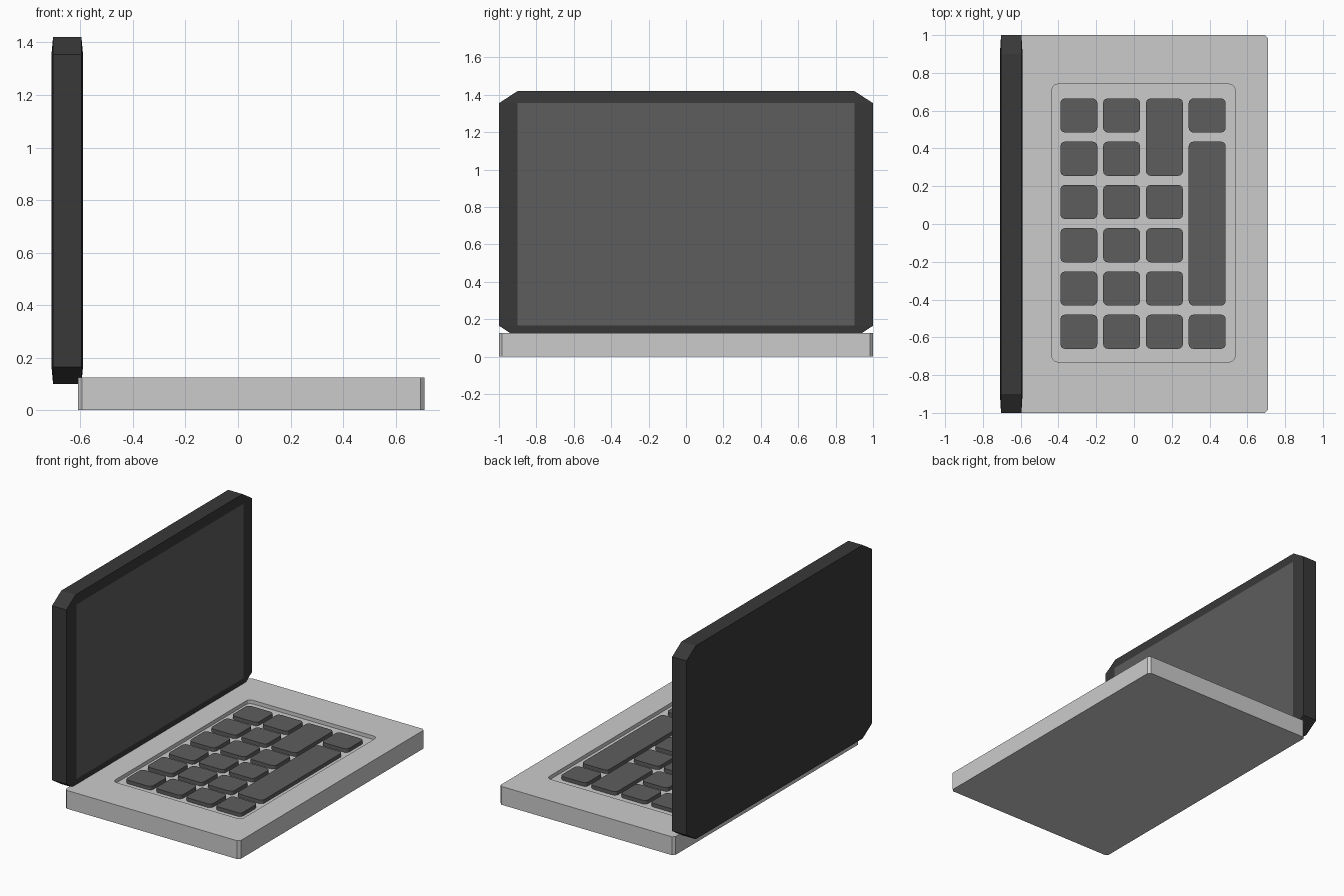
import bpy, bmesh
from math import cos, sin, pi

if "Cube" in bpy.data.objects:
    bpy.data.objects.remove(bpy.data.objects["Cube"])


def material(name, v):
    m = bpy.data.materials.new(name)
    m.diffuse_color = (v, v, v, 1)
    m.use_nodes = True
    m.node_tree.nodes["Principled BSDF"].inputs["Base Color"].default_value = m.diffuse_color
    return m


dark = material("dark_shell", 0.04)
mid = material("mid_grey", 0.11)


def add_object(name, bm, mats=()):
    bmesh.ops.recalc_face_normals(bm, faces=bm.faces[:])
    me = bpy.data.meshes.new(name)
    bm.to_mesh(me)
    bm.free()
    ob = bpy.data.objects.new(name, me)
    bpy.context.collection.objects.link(ob)
    for m in mats:
        me.materials.append(m)
    return ob


def rounded_slab(name, x0, x1, y0, y1, z0, z1, r, seg, mats=()):
    """Rectangle with rounded (or chamfered, seg=1) corners, extruded in z."""
    bm = bmesh.new()
    corners = [(x1 - r, y1 - r), (x0 + r, y1 - r), (x0 + r, y0 + r), (x1 - r, y0 + r)]
    ring = []
    for i, (cx, cy) in enumerate(corners):
        for k in range(seg + 1):
            a = (i + k / seg) * pi / 2
            ring.append(bm.verts.new((cx + r * cos(a), cy + r * sin(a), z0)))
    face = bm.faces.new(ring)
    top = bmesh.ops.extrude_face_region(bm, geom=[face])["geom"]
    bmesh.ops.translate(bm, vec=(0, 0, z1 - z0),
                        verts=[g for g in top if isinstance(g, bmesh.types.BMVert)])
    return add_object(name, bm, mats)


# Base with a shallow keyboard recess
TOP, FLOOR = 0.125, 0.1
base = rounded_slab("base", -0.61, 0.71, -1, 1, 0, TOP, 0.016, 1)
cutter = rounded_slab("recess_cutter", -0.435, 0.535, -0.73, 0.74, FLOOR, 0.2, 0.03, 3)
cutter.hide_render = True
cut = base.modifiers.new("recess", "BOOLEAN")
cut.operation = "DIFFERENCE"
cut.solver = "EXACT"
cut.object = cutter
bpy.context.view_layer.objects.active = base
bpy.ops.object.modifier_apply(modifier=cut.name)
bpy.data.objects.remove(cutter)

# Keys: (first row, last row) spans for each column
PITCH_X, PITCH_Y, KEY_X, KEY_Y = 0.2265, 0.229, 0.196, 0.181
single = [(r, r) for r in range(6)]
columns = [single, single, [(0, 1)] + single[2:], [(0, 0), (1, 4), (5, 5)]]
for c, spans in enumerate(columns):
    x = -0.39 + c * PITCH_X
    for first, last in spans:
        y_top = 0.665 - first * PITCH_Y
        y_bot = 0.665 - last * PITCH_Y - KEY_Y
        rounded_slab(f"key_{c}_{first}", x, x + KEY_X, y_bot, y_top,
                     FLOOR - 0.005, TOP, 0.025, 3, [mid])

# Lid: octagonal panel, slightly thinner at the rim, with the screen on its front
bm = bmesh.new()
Z = (0.1, 0.165, 1.355, 1.42)
outline = [(1, Z[1]), (1, Z[2]), (0.9, Z[3]), (-0.9, Z[3]),
           (-1, Z[2]), (-1, Z[1]), (-0.9, Z[0]), (0.9, Z[0])]
panel = [(0.9, Z[1]), (0.9, Z[2]), (-0.9, Z[2]), (-0.9, Z[1])]
rims = []
for side in (1, -1):
    outer = [bm.verts.new((-0.65 + side * 0.054, y, z)) for y, z in outline]
    inner = [bm.verts.new((-0.65 + side * 0.06, y, z)) for y, z in panel]
    centre = bm.faces.new(inner)
    if side == 1:
        centre.material_index = 1
    for i in range(4):
        a, b = inner[i], inner[(i + 1) % 4]
        bm.faces.new((a, outer[2 * i], outer[2 * i + 1], b))
        bm.faces.new((b, outer[2 * i + 1], outer[(2 * i + 2) % 8]))
    rims.append(outer)
for i in range(8):
    j = (i + 1) % 8
    bm.faces.new((rims[0][i], rims[0][j], rims[1][j], rims[1][i]))
add_object("lid_with_screen", bm, [dark, mid])
